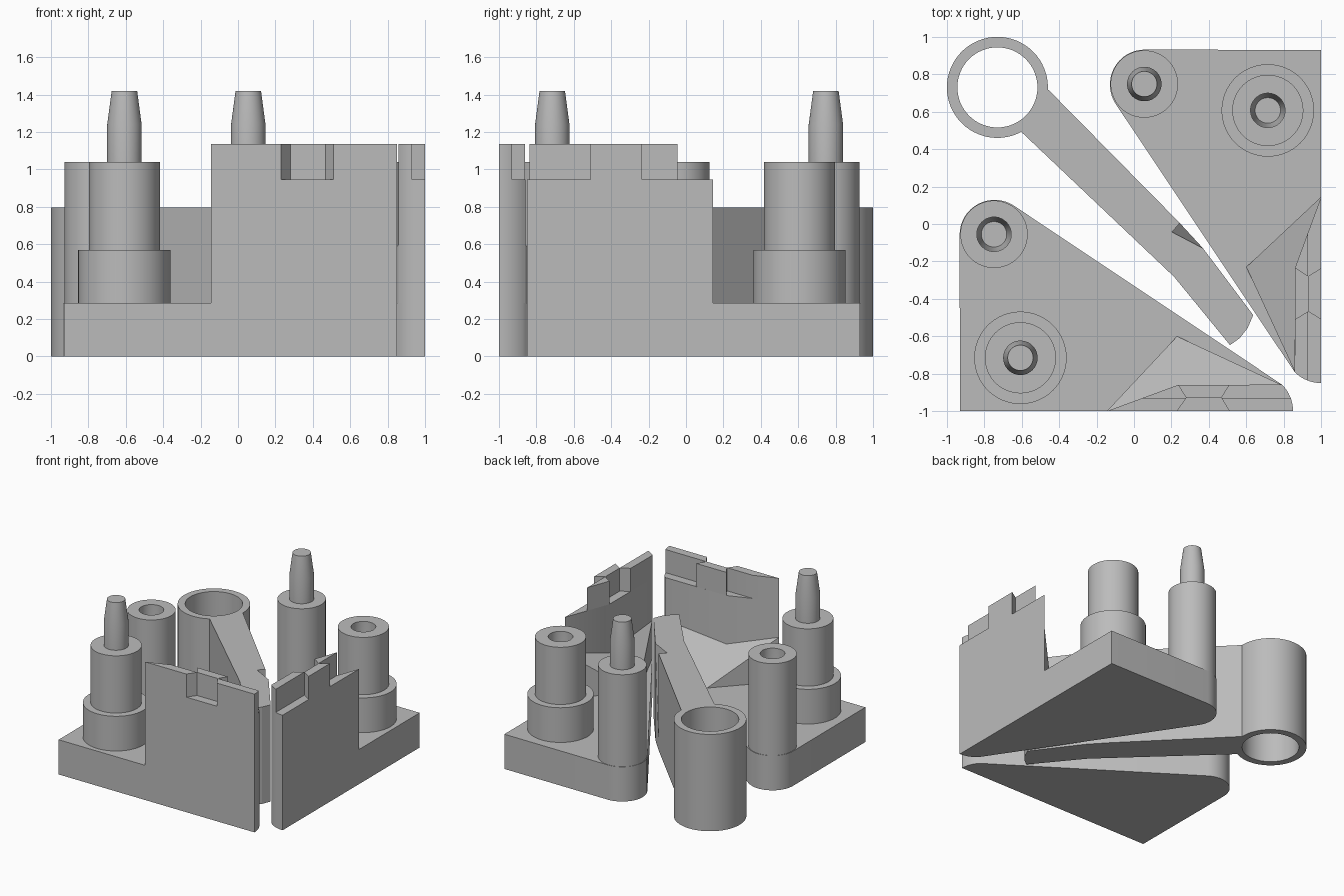
import bpy, bmesh, math

if "Cube" in bpy.data.objects:
    bpy.data.objects.remove(bpy.data.objects["Cube"])

grey = bpy.data.materials.new("plain_grey")
grey.diffuse_color = (0.5, 0.5, 0.5, 1)
grey.use_nodes = True
grey.node_tree.nodes["Principled BSDF"].inputs["Base Color"].default_value = grey.diffuse_color

PLATE, STEP, TOWER, PIN = 0.285, 0.57, 1.04, 1.42   # heights
LIP, WALL, ARM = 0.945, 1.135, 0.795


def finish(bm, name, half="left", smooth=False):
    """Clean the mesh; the right half mirrors the left across the diagonal."""
    if half == "right":
        for v in bm.verts:
            v.co.x, v.co.y = -v.co.y, -v.co.x
    bmesh.ops.recalc_face_normals(bm, faces=bm.faces)
    me = bpy.data.meshes.new(name)
    bm.to_mesh(me)
    bm.free()
    ob = bpy.data.objects.new(name, me)
    bpy.context.collection.objects.link(ob)
    me.materials.append(grey)
    if smooth:
        bpy.ops.object.select_all(action='DESELECT')
        ob.select_set(True)
        bpy.context.view_layer.objects.active = ob
        bpy.ops.object.shade_smooth_by_angle(angle=math.radians(25))
    return ob


def prism(bm, outline, z0, z1):
    face = bm.faces.new([bm.verts.new((x, y, z0)) for x, y in outline])
    ext = bmesh.ops.extrude_face_region(bm, geom=[face], use_keep_orig=True)
    for v in ext["geom"]:
        if isinstance(v, bmesh.types.BMVert):
            v.co.z = z1


def lathe(name, profile, x, y, half="left", closed=False, n=64):
    """Spin (radius, height) points about a vertical axis."""
    bm = bmesh.new()
    vs = [bm.verts.new((x + r, y, z)) for r, z in profile]
    if closed:
        vs.append(vs[0])
    edges = [bm.edges.new(p) for p in zip(vs, vs[1:])]
    bmesh.ops.spin(bm, geom=vs[:len(profile)] + edges, cent=(x, y, 0),
                   axis=(0, 0, 1), angle=math.tau, steps=n)
    bmesh.ops.remove_doubles(bm, verts=bm.verts, dist=1e-4)
    return finish(bm, name, half, True)


def arc(cx, cy, r, a0, a1, n=16):
    return [(cx + r * math.cos(math.radians(a0 + (a1 - a0) * i / n)),
             cy + r * math.sin(math.radians(a0 + (a1 - a0) * i / n)))
            for i in range(n + 1)]


PEG = [(0.092, TOWER), (0.092, 1.24), (0.068, PIN), (0, PIN)]
SOCKET = [(0.092, TOWER), (0.092, 0.84), (0.068, 0.66), (0, 0.66)]
MID = math.degrees(math.asin(0.35))      # angle where the end arc meets mid wall


def end_arc(a0, a1):
    return arc(0.65, -1, 0.2, a0, a1, 8)


for half in ("left", "right"):
    left = half == "left"

    # base plate with one round corner and a rounded tip
    bm = bmesh.new()
    prism(bm, [(-0.93, -1)] + end_arc(0, 45) + arc(-0.745, -0.058, 0.187, 56, 180),
          0, PLATE)
    finish(bm, half + "_base_plate", half, True)

    # wall with an interlocking half-thickness top
    bm = bmesh.new()
    prism(bm, [(-0.145, -1)] + end_arc(0, 45) + [(0.235, -0.86)], PLATE, LIP)
    if left:
        tops = [[(-0.145, -1), (0.23, -1), (0.28, -0.93), (0.045, -0.93)],
                [(0.51, -1)] + end_arc(0, MID) + [(0.467, -0.93)],
                [(0.28, -0.93), (0.467, -0.93), (0.51, -0.86), (0.235, -0.86)]]
    else:
        tops = [[(0.045, -0.93), (0.28, -0.93), (0.235, -0.86)],
                [(0.467, -0.93)] + end_arc(MID, 45) + [(0.51, -0.86)],
                [(0.235, -1), (0.51, -1), (0.467, -0.93), (0.28, -0.93)]]
    for t in tops:
        prism(bm, t, LIP, WALL)
    finish(bm, half + "_wall", half, True)

    # sloping brace behind the wall
    bm = bmesh.new()
    for co in [(0.23, -0.6, PLATE), (-0.145, -1, PLATE), (-0.145, -1, 0.65),
               (0.79, -0.86, PLATE), (0.79, -0.86, 0.6)]:
        bm.verts.new(co)
    bmesh.ops.convex_hull(bm, input=bm.verts)
    finish(bm, half + "_brace", half)

    # stepped post and corner post: one has the peg, the other the socket
    lathe(half + "_stepped_post",
          [(0.247, PLATE), (0.247, STEP), (0.19, STEP), (0.19, TOWER)]
          + (PEG if left else SOCKET), -0.607, -0.715, half)
    lathe(half + "_corner_post", [(0.18, PLATE), (0.18, TOWER)]
          + (SOCKET if left else PEG), -0.748, -0.055, half)

# lever ring
lathe("lever_ring", [(0.27, 0), (0.27, ARM), (0.214, ARM), (0.214, 0)],
      -0.73, 0.73, closed=True)

# lever arm with a small nick in its edge
bm = bmesh.new()
prism(bm, arc(-0.73, 0.73, 0.24, 0, -62, 10) + [(-0.6, 0.49), (0.215, -0.283)]
      + [(0.513, -0.647), (0.565, -0.61), (0.608, -0.555), (0.637, -0.487)]
      + [(0.369, -0.13), (0.203, -0.043), (0.245, 0.005), (-0.455, 0.715)], 0, ARM)
finish(bm, "lever_arm")

# steep floor of the nick
bm = bmesh.new()
for co in [(0.203, -0.043, ARM), (0.369, -0.13, ARM), (0.203, -0.043, 0),
           (0.369, -0.13, 0), (0.245, 0.005, 0)]:
    bm.verts.new(co)
bmesh.ops.convex_hull(bm, input=bm.verts)
finish(bm, "lever_nick_floor")
